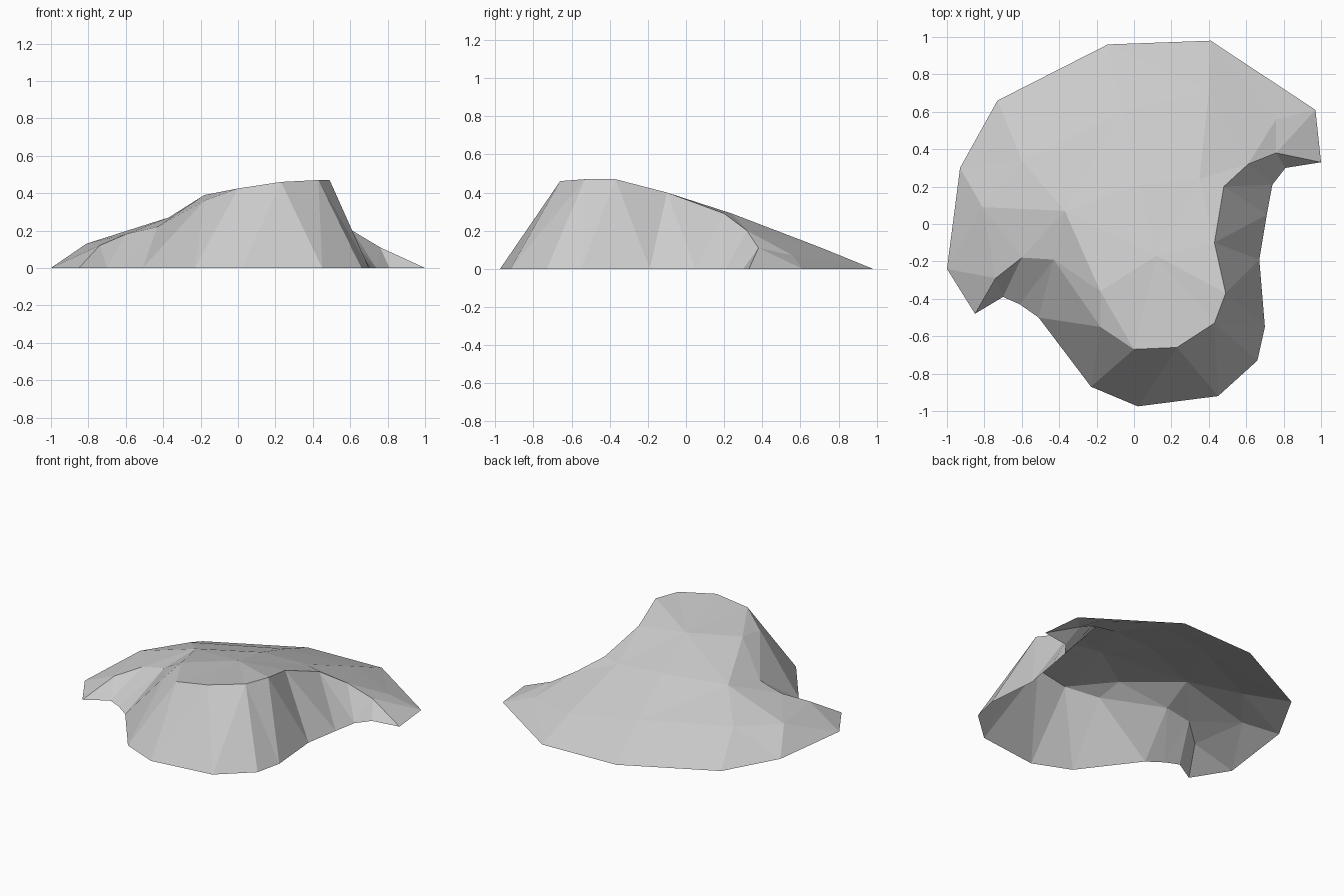
import bpy
import bmesh
from mathutils import Vector
from mathutils.geometry import delaunay_2d_cdt

cube = bpy.data.objects.get("Cube")
if cube:
    bpy.data.objects.remove(cube, do_unlink=True)


def flat_material(name, colour):
    material = bpy.data.materials.new(name)
    material.use_nodes = True
    material.diffuse_color = colour
    material.node_tree.nodes["Principled BSDF"].inputs["Base Color"].default_value = colour
    return material


def nearest(points, x, y):
    """Index of the control point closest to a plan position."""
    target = Vector((x, y))
    return min(range(len(points)), key=lambda i: (points[i].xy - target).length)


def chain(start, count):
    """Edges joining consecutive control points."""
    return [(i, i + 1) for i in range(start, start + count - 1)]


def hill_shell(name, foot, lip, shoulder, slope, creases, material):
    """Open faceted hill: plan triangulation held to its crease lines, then raised."""
    points = [Vector((x, y, 0)) for x, y in foot]
    points += [Vector(p) for p in lip + shoulder + slope]
    edges = chain(len(foot), len(lip)) + chain(len(foot) + len(lip), len(shoulder))
    edges += [(nearest(points, *a), nearest(points, *b)) for a, b in creases]
    result = delaunay_2d_cdt([p.xy for p in points], edges,
                             [list(range(len(foot)))], 1, 1e-5)
    plan, triangles = result[0], result[2]

    bm = bmesh.new()
    corners = []
    for p in plan:
        height = points[nearest(points, p.x, p.y)].z
        corners.append(bm.verts.new((p.x, p.y, height)))
    for triangle in triangles:
        face = bm.faces.new([corners[i] for i in triangle])
        face.smooth = False
        face.normal_update()
        if face.normal.z < 0:
            face.normal_flip()
    mesh = bpy.data.meshes.new(name)
    bm.to_mesh(mesh)
    bm.free()
    mesh.materials.append(material)
    hill = bpy.data.objects.new(name, mesh)
    bpy.context.collection.objects.link(hill)
    return hill


# Foot of the hill on the ground, anticlockwise from the front
foot = [(.02, -.975), (.45, -.92), (.66, -.73), (.7, -.55), (.67, -.19),
        (.71, .05), (.74, .21), (.81, .3), (1, .33), (.97, .61),
        (.41, .98), (-.14, .96), (-.73, .66), (-.93, .3), (-1, -.24),
        (-.85, -.48), (-.7, -.39), (-.61, -.43), (-.51, -.5), (-.23, -.87)]

# Upper lip of the cliff, from the left spur round the front to the right notch
lip = [(.76, .38, .11), (.61, .32, .2), (.48, .2, .29), (.43, -.1, .4),
       (.49, -.37, .47), (.43, -.53, .47), (.23, -.66, .46), (0, -.67, .425),
       (-.18, -.55, .36), (-.43, -.19, .22), (-.6, -.18, .18), (-.74, -.29, .12)]

# Shoulder line down the right flank
shoulder = [(-.18, -.36, .39), (-.37, .07, .27), (-.81, .09, .13)]

# Gentle rear slope
slope = [(.12, -.17, .41), (.35, .24, .29), (.03, .21, .3), (.4, .71, .11),
         (-.06, .6, .15), (-.6, .34, .15), (.76, .56, .07)]

# Creases tying the lip and shoulder to the foot
creases = [((.76, .38), (1, .33)), ((0, -.67), (-.18, -.36)),
           ((-.81, .09), (-1, -.24)), ((-.74, -.29), (-.85, -.48)),
           ((-.18, -.55), (-.51, -.5)), ((0, -.67), (.02, -.97))]

stone = flat_material("pale grey stone", (.6, .6, .6, 1))
hill_shell("hill", foot, lip, shoulder, slope, creases, stone)
